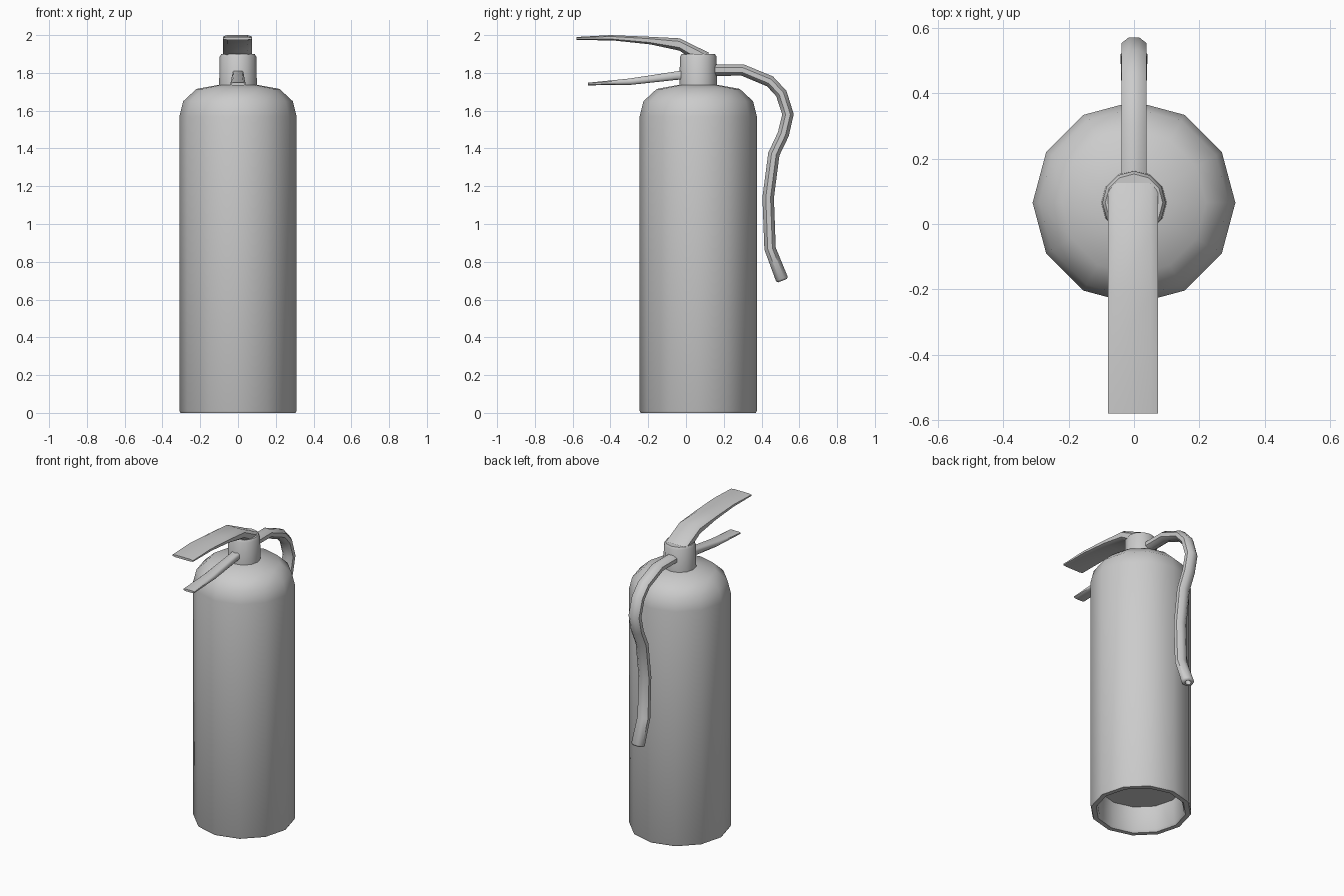
import bpy, bmesh, math
from mathutils import Vector

if "Cube" in bpy.data.objects:
    bpy.data.objects.remove(bpy.data.objects["Cube"])

CENTER_Y = 0.065


def finish(name, rings, angle=50):
    """Skin a list of closed rings (equal point counts) and cap both ends."""
    bm = bmesh.new()
    loops = [[bm.verts.new(p) for p in ring] for ring in rings]
    n = len(loops[0])
    for a, b in zip(loops, loops[1:]):
        for i in range(n):
            j = (i + 1) % n
            bm.faces.new((a[i], a[j], b[j], b[i]))
    bm.faces.new(loops[0][::-1])
    bm.faces.new(loops[-1])
    bmesh.ops.recalc_face_normals(bm, faces=bm.faces)
    mesh = bpy.data.meshes.new(name)
    bm.to_mesh(mesh)
    bm.free()
    obj = bpy.data.objects.new(name, mesh)
    bpy.context.collection.objects.link(obj)
    bpy.ops.object.select_all(action='DESELECT')
    obj.select_set(True)
    bpy.context.view_layer.objects.active = obj
    bpy.ops.object.shade_smooth_by_angle(angle=math.radians(angle))
    return obj


def circle(n, phase=0.0):
    return [(math.cos(phase + 2 * math.pi * i / n), math.sin(phase + 2 * math.pi * i / n))
            for i in range(n)]


def lathe(name, profile, sides=12):
    return finish(name, [[(r * c, CENTER_Y + r * s, z) for c, s in circle(sides)]
                         for r, z in profile])


def lever(name, sections, x=0.0):
    """Each section: top y, top z, bottom y, bottom z, half width."""
    k = 0.72
    shape = [(1, -.5), (1, .5), (k, 1), (-k, 1), (-1, .5), (-1, -.5), (-k, -1), (k, -1)]
    rings = []
    for ty, tz, by, bz, w in sections:
        cy, cz, hy, hz = (ty + by) / 2, (tz + bz) / 2, (ty - by) / 2, (tz - bz) / 2
        rings.append([(x + u * w, cy + v * hy, cz + v * hz) for u, v in shape])
    return finish(name, rings)


# cylinder with recessed base, rounded shoulder and valve neck
lathe("tank_and_neck", [
    (0.255, 0.17), (0.265, 0.015), (0.275, 0.0), (0.305, 0.0), (0.31, 0.01),
    (0.31, 1.57), (0.29, 1.65), (0.22, 1.715), (0.10, 1.737),
    (0.097, 1.885), (0.088, 1.90)])

# upper squeeze lever
lever("upper_lever", [
    (0.125, 1.905, 0.02, 1.88, 0.076),
    (-0.035, 1.983, -0.035, 1.918, 0.076),
    (-0.21, 1.992, -0.19, 1.951, 0.076),
    (-0.40, 2.0, -0.38, 1.971, 0.076),
    (-0.58, 1.99, -0.58, 1.975, 0.076)], x=-0.003)

# lower carrying handle
lever("lower_handle", [
    (0.0, 1.815, 0.0, 1.768, 0.03),
    (-0.05, 1.808, -0.05, 1.763, 0.03),
    (-0.30, 1.77, -0.29, 1.737, 0.036),
    (-0.52, 1.748, -0.52, 1.734, 0.04)])

# hose: path in the y-z plane, with a hollow end
path = [(0.12, 1.815), (0.30, 1.815), (0.445, 1.755), (0.505, 1.69), (0.54, 1.58),
        (0.515, 1.475), (0.465, 1.37), (0.435, 1.14), (0.445, 0.87), (0.511, 0.70)]
pts = [Vector((0, y, z)) for y, z in path]
rings = []


def hose_ring(center, tangent, rx, rn):
    normal = Vector((0, -tangent.z, tangent.y)).normalized()
    return [center + Vector((rx * c, 0, 0)) + normal * (rn * s)
            for c, s in circle(8, math.pi / 8)]


for i, p in enumerate(pts):
    t = pts[min(i + 1, len(pts) - 1)] - pts[max(i - 1, 0)]
    rings.append(hose_ring(p, t, 0.042, 0.033))
end_dir = (pts[-1] - pts[-2]).normalized()
rings[-1] = hose_ring(pts[-1] - end_dir * 0.01, end_dir, 0.044, 0.036)
rings.append(hose_ring(pts[-1], end_dir, 0.034, 0.027))
rings.append(hose_ring(pts[-1], end_dir, 0.02, 0.017))
rings.append(hose_ring(pts[-1] - end_dir * 0.05, end_dir, 0.018, 0.015))
finish("hose", rings)
